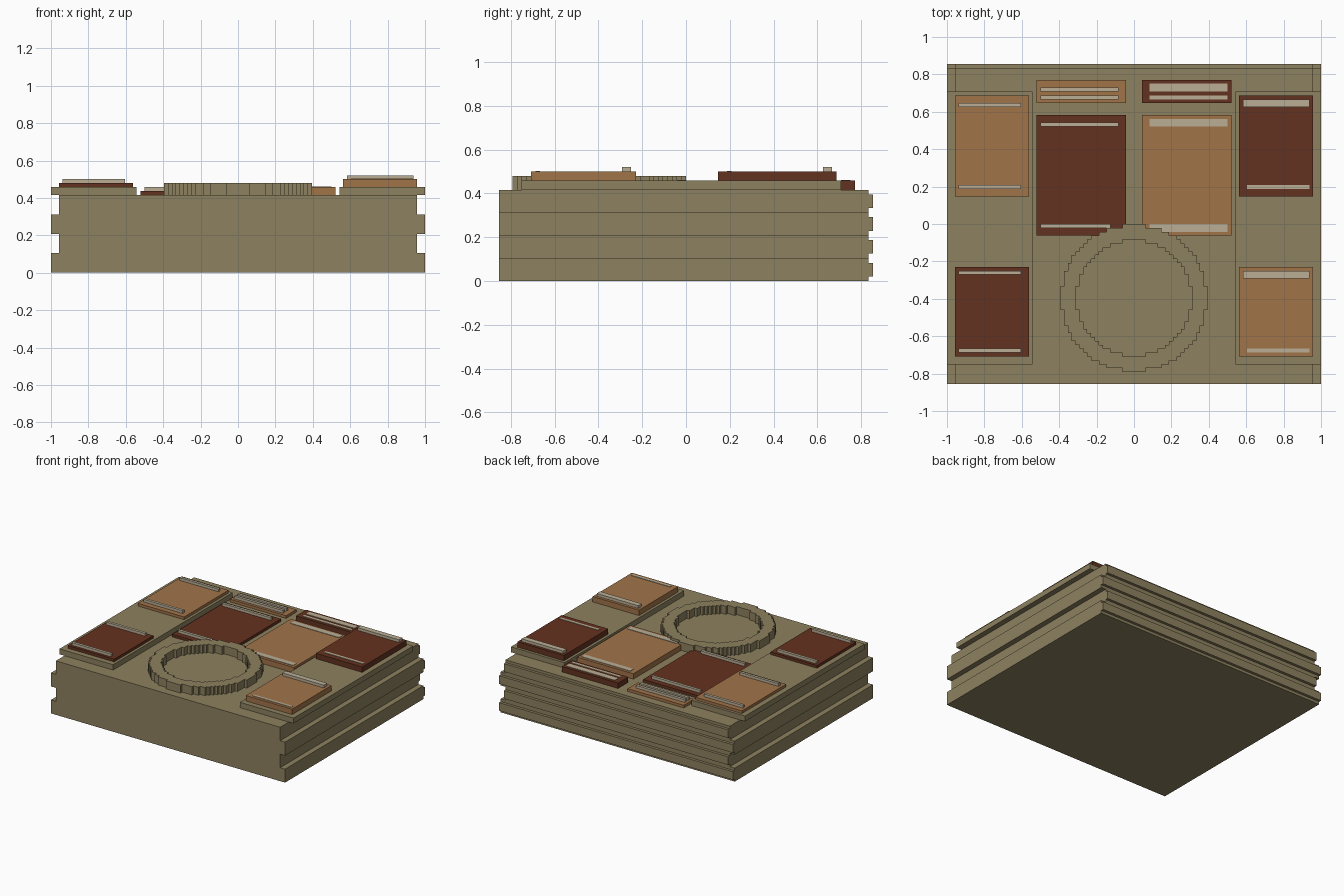
import bpy, bmesh

if "Cube" in bpy.data.objects:
    bpy.data.objects.remove(bpy.data.objects["Cube"])

U = 1 / 48  # one grid cell; all sizes below are in cells


def material(name, rgb):
    m = bpy.data.materials.new(name)
    m.diffuse_color = (*rgb, 1)
    m.use_nodes = True
    m.node_tree.nodes["Principled BSDF"].inputs["Base Color"].default_value = m.diffuse_color
    return m


OLIVE = material("olive", (0.27, 0.22, 0.115))
TAN = material("tan", (0.355, 0.172, 0.066))
BROWN = material("dark_brown", (0.127, 0.032, 0.014))
PALE = material("pale_beige", (0.49, 0.42, 0.30))


def finish(name, bm, mat):
    bmesh.ops.recalc_face_normals(bm, faces=bm.faces)
    me = bpy.data.meshes.new(name)
    bm.to_mesh(me)
    bm.free()
    me.materials.append(mat)
    ob = bpy.data.objects.new(name, me)
    bpy.context.collection.objects.link(ob)
    return ob


def box(name, x0, x1, y0, y1, z0, z1, mat):
    bm = bmesh.new()
    bmesh.ops.create_cube(bm, size=1)
    for v in bm.verts:
        v.co = ((x0 + x1) / 2 + v.co.x * (x1 - x0),
                (y0 + y1) / 2 + v.co.y * (y1 - y0),
                (z0 + z1) / 2 + v.co.z * (z1 - z0))
        v.co *= U
    return finish(name, bm, mat)


# body: front profile with two grooves per side, extruded front to back
right = []
for z, w in ((0, 48), (5, 46), (10, 48), (15, 46)):
    right += [(w, z), (w, z + 5)]
profile = right + [(-x, z) for x, z in reversed(right)]
bm = bmesh.new()
face = bm.faces.new([bm.verts.new((x * U, -41 * U, z * U)) for x, z in profile])
ext = bmesh.ops.extrude_face_region(bm, geom=[face])
for v in ext["geom"]:
    if isinstance(v, bmesh.types.BMVert):
        v.co.y = 40 * U
finish("body", bm, OLIVE)

# ribs along the back
for i, w in enumerate((48, 46, 48, 46)):
    box(f"back_rib_{i}", -w, w, 39.5, 41, 5 * i + 1, 5 * i + 4, OLIVE)

# raised side decks
box("deck_left", -48, -26, -36, 34, 20, 22, OLIVE)
box("deck_right", 26, 48, -36, 34, 20, 22, OLIVE)

# stepped ring: cells between two radii, walls only where a neighbour is missing
cells = {(i, j) for i in range(-19, 19) for j in range(-19, 19)
         if 14.8 ** 2 <= (i + .5) ** 2 + (j + .5) ** 2 < 18.8 ** 2}
bm = bmesh.new()


def quad(*pts):
    bm.faces.new([bm.verts.new((x * U, (y - 19) * U, z * U)) for x, y, z in pts])


for i, j in cells:
    for z in (20, 23):
        quad((i, j, z), (i + 1, j, z), (i + 1, j + 1, z), (i, j + 1, z))
    for di, dj, a, b in ((-1, 0, (i, j), (i, j + 1)), (1, 0, (i + 1, j), (i + 1, j + 1)),
                         (0, -1, (i, j), (i + 1, j)), (0, 1, (i, j + 1), (i + 1, j + 1))):
        if (i + di, j + dj) not in cells:
            quad((*a, 20), (*b, 20), (*b, 23), (*a, 23))
bmesh.ops.remove_doubles(bm, verts=bm.verts, dist=1e-5)
finish("ring", bm, OLIVE)

# panels: name, x range, y range, z range, colour, strips (x0, x1, y0, y1, height)
T = 0.15  # thin painted strip
PANELS = [
    ("left_back", -46, -27, 7, 33, 22, 23, TAN,
     [(-45, -29, 30, 31, 1), (-45, -29, 9, 10, 1)]),
    ("left_front", -46, -27, -34, -11, 22, 23, BROWN,
     [(-45, -29, -13, -12, 1), (-45, -29, -33, -32, 1)]),
    ("right_back", 27, 46, 7, 33, 22, 24, BROWN,
     [(28, 45, 30, 32, 1), (29, 45, 9, 10, T)]),
    ("right_front", 27, 46, -34, -11, 22, 24, TAN,
     [(28, 45, -14, -12, 1), (29, 45, -33, -32, T)]),
    ("centre_left", -25, -2, -3, 28, 20, 21, BROWN,
     [(-24, -4, 25, 26, 1), (-24, -6, -1, 0, 1)]),
    ("centre_right", 2, 25, -3, 28, 20, 22, TAN,
     [(4, 24, 25, 27, T), (4, 24, -2, 0, T)]),
    ("rear_left", -25, -2, 31, 37, 20, 21, TAN,
     [(-24, -4, 34, 35, 1), (-24, -4, 32, 33, 1)]),
    ("rear_right", 2, 25, 31, 37, 20, 22, BROWN,
     [(4, 24, 34, 36, T), (4, 24, 32, 33, T)]),
]
for name, x0, x1, y0, y1, z0, z1, mat, strips in PANELS:
    box(name + "_panel", x0, x1, y0, y1, z0, z1, mat)
    for k, (a, b, c, d, h) in enumerate(strips):
        box(f"{name}_strip_{k}", a, b, c, d, z1, z1 + h, PALE)
